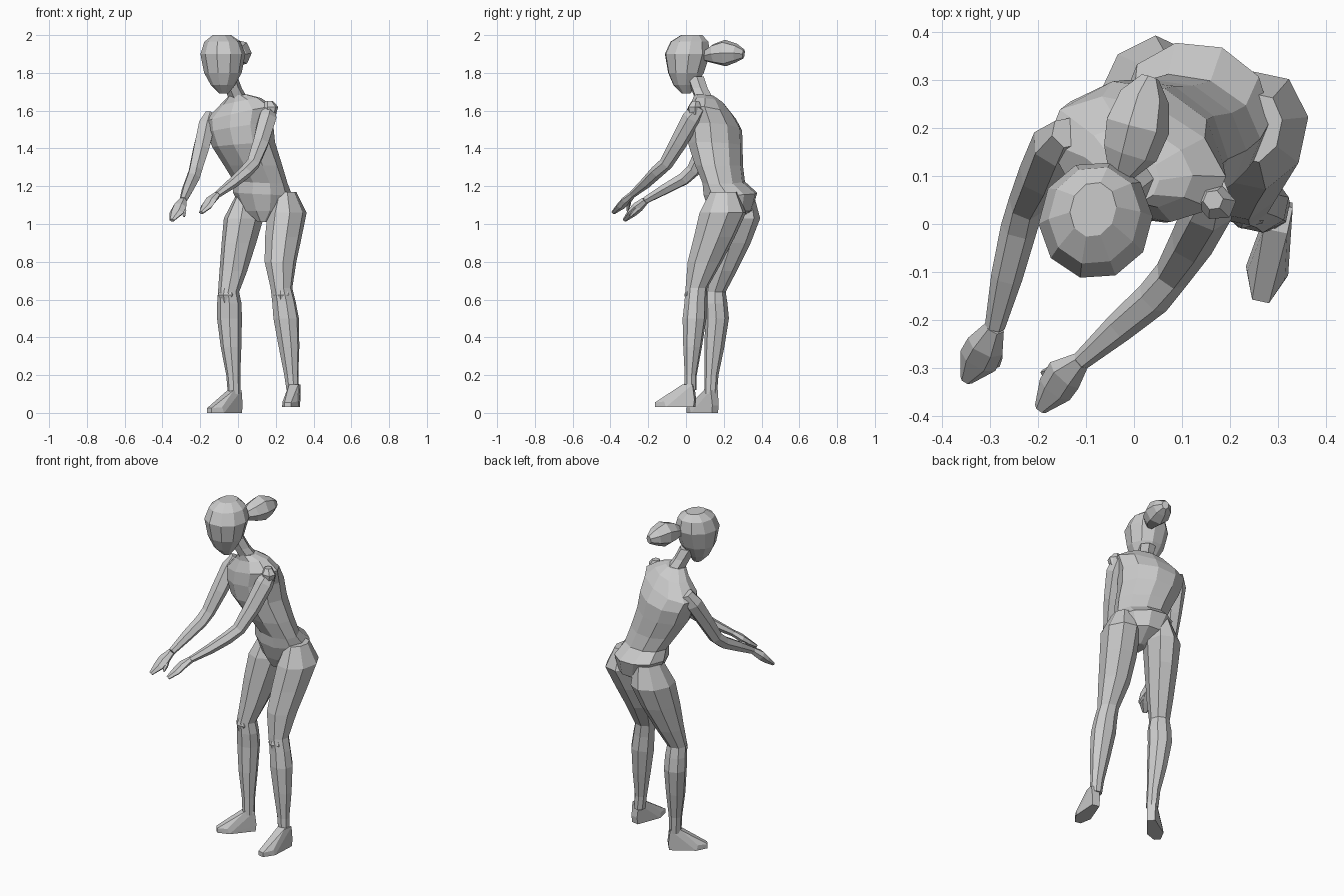
import bpy, bmesh, math
from mathutils import Vector

YAW = math.radians(-22)   # the body is turned, left side forward


def finish(name, bm):
    bmesh.ops.recalc_face_normals(bm, faces=bm.faces)
    me = bpy.data.meshes.new(name)
    bm.to_mesh(me)
    bm.free()
    ob = bpy.data.objects.new(name, me)
    bpy.context.collection.objects.link(ob)
    return ob


def skin(name, rings):
    """Bridge equal-sized point rings and cap both ends."""
    bm = bmesh.new()
    vs = [[bm.verts.new(p) for p in r] for r in rings]
    n = len(vs[0])
    for a, b in zip(vs, vs[1:]):
        for i in range(n):
            j = (i + 1) % n
            bm.faces.new((a[i], a[j], b[j], b[i]))
    bm.faces.new(vs[0][::-1])
    bm.faces.new(vs[-1])
    return finish(name, bm)


def stack(name, sections, sides=8, yaw=YAW, tilts=None):
    """Level sections (x, y, z, rx, ry), optionally tilted sideways."""
    rings = []
    for k, (x, y, z, rx, ry) in enumerate(sections):
        t = tilts[k] if tilts else 0
        ring = []
        for i in range(sides):
            a = 2 * math.pi * (i + 0.5) / sides
            u, v = rx * 1.06 * math.cos(a), ry * 1.06 * math.sin(a)
            ring.append((x + u * math.cos(yaw) - v * math.sin(yaw),
                         y + u * math.sin(yaw) + v * math.cos(yaw), z + t * u))
        rings.append(ring)
    return skin(name, rings)


def tube(name, path, sides=6):
    """Path points (x, y, z, half width, half thickness) square to the path."""
    pts = [Vector(p[:3]) for p in path]
    rings = []
    for k, p in enumerate(pts):
        d = (pts[min(k + 1, len(pts) - 1)] - pts[max(k - 1, 0)]).normalized()
        s = d.cross(Vector((0, 0, 1))).normalized()
        u = s.cross(d)
        w, h = path[k][3:]
        rings.append([p + s * w * math.cos(2 * math.pi * i / sides)
                      + u * h * math.sin(2 * math.pi * i / sides) for i in range(sides)])
    return skin(name, rings)


def foot(name, ankle, heading, sole):
    """Wedge from a narrow heel to a broad toe, hulled around the ankle."""
    bm = bmesh.new()
    f = Vector((math.cos(heading), math.sin(heading), 0))
    s = Vector((-f.y, f.x, 0))
    shape = [(-.035, .022, 0), (-.04, .022, .04), (-.03, .025, .12), (.025, .025, .12),
             (.06, .03, .07), (.11, .045, 0), (.12, .04, .03), (.175, .018, 0), (.175, .018, .025)]
    for along, half, z in shape:
        for side in (-1, 1):
            bm.verts.new(Vector((ankle[0], ankle[1], sole + z)) + f * along + s * half * side)
    bmesh.ops.convex_hull(bm, input=bm.verts)
    return finish(name, bm)


# Torso, from crotch to neck base
stack("torso", [
    (.14, .20, 1.01, .03, .05), (.14, .235, 1.07, .11, .11), (.13, .235, 1.16, .15, .135),
    (.12, .20, 1.22, .14, .10), (.08, .175, 1.31, .15, .115), (.03, .155, 1.42, .16, .135),
    (.01, .15, 1.51, .17, .135), (.005, .135, 1.58, .185, .11), (.01, .12, 1.645, .11, .075),
    (.0, .095, 1.68, .05, .05)],
    sides=10, tilts=[0, 0, -.05, -.05, 0, .08, .15, .22, .2, .1])

# Neck, head and tied hair
stack("neck", [(.005, .10, 1.655, .05, .05), (-.025, .07, 1.72, .042, .045),
               (-.05, .05, 1.78, .045, .045)], sides=6)
stack("head", [(-.075, .0, 1.69, .022, .022), (-.08, -.005, 1.735, .06, .06),
               (-.08, .0, 1.80, .094, .092), (-.08, .008, 1.90, .112, .117),
               (-.082, .018, 1.965, .09, .098), (-.085, .03, 2.0, .045, .055)],
      sides=10, yaw=math.radians(-15))
tube("hair_bun", [(-.03, .10, 1.89, .025, .03), (-.01, .15, 1.90, .06, .055),
                  (.005, .205, 1.905, .07, .072), (.02, .265, 1.905, .055, .05),
                  (.033, .305, 1.90, .02, .025)], sides=7)

# Legs
stack("left_leg", [
    (.255, .20, 1.17, .05, .07), (.26, .195, 1.06, .097, .12), (.24, .15, .93, .092, .105),
    (.225, .10, .80, .08, .088), (.23, .055, .66, .055, .055), (.243, .05, .59, .06, .055),
    (.255, .045, .50, .065, .06), (.27, .035, .35, .053, .047), (.282, .025, .20, .036, .03),
    (.29, .022, .12, .032, .032)], yaw=math.radians(-12))
stack("right_leg", [
    (.05, .28, 1.15, .055, .08), (.03, .27, 1.03, .095, .12), (.005, .235, .90, .083, .105),
    (-.025, .19, .75, .068, .075), (-.05, .155, .64, .053, .052), (-.046, .16, .58, .062, .055),
    (-.045, .165, .50, .063, .058), (-.037, .15, .35, .052, .05), (-.025, .135, .20, .035, .035),
    (-.02, .13, .10, .032, .032)], yaw=math.radians(-25))

# Kneecaps
for name, x, y, yaw in (("left_knee", .232, .03, -12), ("right_knee", -.06, .135, -25)):
    stack(name, [(x, y, .58, .025, .025), (x, y, .625, .045, .038), (x, y, .66, .03, .025)],
          sides=6, yaw=math.radians(yaw))

# Feet
foot("left_foot", (.30, .01), math.radians(258), .03)
foot("right_foot", (-.02, .13), math.radians(221), 0)

# Arms and shoulders
tube("left_arm", [(.165, .07, 1.62, .035, .035), (.155, .03, 1.56, .052, .05),
                  (.12, -.04, 1.43, .047, .045), (.08, -.105, 1.32, .038, .036),
                  (.04, -.155, 1.275, .038, .034), (-.03, -.215, 1.215, .032, .028),
                  (-.11, -.285, 1.155, .02, .018)])
tube("right_arm", [(-.14, .19, 1.58, .035, .035), (-.165, .165, 1.52, .05, .05),
                   (-.195, .10, 1.40, .047, .045), (-.225, .04, 1.285, .038, .038),
                   (-.24, -.01, 1.24, .038, .036), (-.265, -.11, 1.185, .033, .03),
                   (-.29, -.215, 1.125, .021, .02)])
stack("left_shoulder_cap", [(.17, .045, 1.58, .03, .03), (.17, .045, 1.62, .042, .035),
                            (.165, .05, 1.65, .02, .02)], sides=6)

# Hands with thumbs
tube("left_hand", [(-.11, -.285, 1.155, .02, .018), (-.145, -.315, 1.125, .04, .02),
                   (-.165, -.345, 1.095, .038, .018), (-.195, -.385, 1.06, .014, .01)])
tube("right_hand", [(-.29, -.215, 1.125, .021, .02), (-.31, -.255, 1.09, .04, .028),
                    (-.325, -.285, 1.06, .042, .022), (-.35, -.325, 1.02, .014, .01)])
tube("left_thumb", [(-.13, -.30, 1.135, .014, .014), (-.17, -.305, 1.10, .012, .012),
                    (-.19, -.31, 1.07, .006, .006)], sides=5)
tube("right_thumb", [(-.295, -.24, 1.10, .014, .014), (-.285, -.275, 1.065, .013, .013),
                     (-.285, -.295, 1.04, .006, .006)], sides=5)
